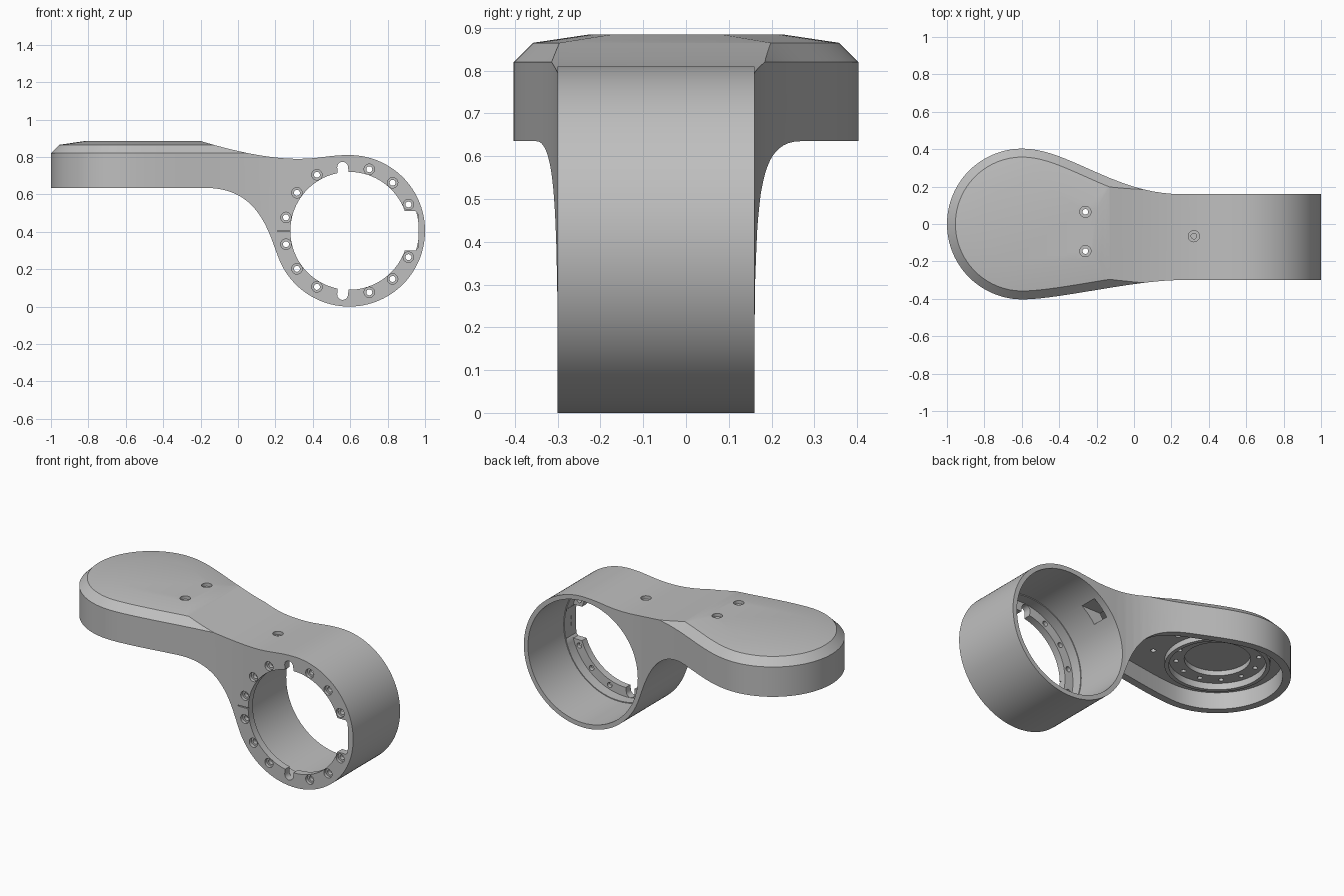
import bpy, bmesh, math
from mathutils import Vector

if "Cube" in bpy.data.objects:
    bpy.data.objects.remove(bpy.data.objects["Cube"])

grey = bpy.data.materials.new("mid_grey")
grey.diffuse_color = (0.52, 0.52, 0.52, 1)
grey.use_nodes = True
grey.node_tree.nodes["Principled BSDF"].inputs["Base Color"].default_value = grey.diffuse_color
RX, RZ, RR = 0.595, 0.405, 0.405      # clamp ring centre and radius
HX, HR = -0.597, 0.403                # head centre and radius


def loft(name, layers):
    """Closed solid through loops of 3D points."""
    bm = bmesh.new()
    rings = [[bm.verts.new(p) for p in l] for l in layers]
    n = len(rings[0])
    for a, b in zip(rings, rings[1:]):
        for i in range(n):
            j = (i + 1) % n
            bm.faces.new((a[i], a[j], b[j], b[i]))
    bm.faces.new(rings[0][::-1])
    bm.faces.new(rings[-1])
    bmesh.ops.recalc_face_normals(bm, faces=bm.faces)
    me = bpy.data.meshes.new(name)
    bm.to_mesh(me)
    bm.free()
    ob = bpy.data.objects.new(name, me)
    bpy.context.collection.objects.link(ob)
    me.materials.append(grey)
    return ob


def bezier(a, b, c, d, n=20):
    a, b, c, d = map(Vector, (a, b, c, d))
    return [a*(1-t)**3 + 3*b*t*(1-t)**2 + 3*c*t*t*(1-t) + d*t**3
            for t in (i / n for i in range(n + 1))]


def arc(cx, cy, r, a0, a1, n):
    return [Vector((cx + r*math.cos(math.radians(a0 + (a1-a0)*i/n)),
                    cy + r*math.sin(math.radians(a0 + (a1-a0)*i/n)))) for i in range(n + 1)]


def inset(loop, d):
    """Offset a counter-clockwise 2D loop inwards."""
    out = []
    for i, p in enumerate(loop):
        t = (loop[(i+1) % len(loop)] - loop[i-1]).normalized()
        out.append(p + Vector((-t.y, t.x)) * d)
    return out


def flat(loop, z):
    return [(p[0], p[1], z) for p in loop]


def side(name, loop, y0=-1, y1=1):
    return loft(name, [[(p[0], y, p[1]) for p in loop] for y in (y0, y1)])


def boolean(ob, cutter, op='DIFFERENCE'):
    m = ob.modifiers.new("cut", 'BOOLEAN')
    m.object, m.operation, m.solver = cutter, op, 'EXACT'
    bpy.context.view_layer.objects.active = ob
    bpy.ops.object.modifier_apply(modifier=m.name)
    bpy.data.objects.remove(cutter)


def ring_cut(ob, x, z, r, y0, y1, n=20):
    boolean(ob, side("cutter", arc(x, z, r, 0, 360 - 360/n, n - 1), y0, y1))


def up_cut(ob, x, y, r, z0, z1, n=20, op='DIFFERENCE'):
    c = arc(x, y, r, 0, 360 - 360/n, n - 1)
    boolean(ob, loft("cutter", [flat(c, z0), flat(c, z1)]), op)


# Plan outline: round head narrowing to the ring width, chamfered top edge
plan = arc(HX, 0, HR, 90, 270, 48)
plan += bezier((HX, -HR), (-0.4, -HR), (0, -0.3), (0.25, -0.3))[1:]
plan += [Vector((1.3, -0.3)), Vector((1.3, 0.16))]
plan += bezier((0.25, 0.16), (-0.1, 0.16), (-0.35, HR), (HX, HR))[:-1]
body = loft("arm_and_clamp_ring", [flat(plan, -0.1), flat(plan, 0.82),
            flat(inset(plan, 0.045), 0.865), flat(inset(plan, 0.18), 0.885)])

# Side outline: flat arm, concave neck, ring
prof = [Vector((-1.1, 0.635))]
prof += bezier((-0.18, 0.635), (0.10, 0.635), (0.156, 0.426), (0.214, 0.266), 24)[:-1]
prof += arc(RX, RZ, RR, 200, 450, 80)
prof += bezier((RX, 0.81), (0.48, 0.81), (0.44, 0.79), (0.32, 0.79))[1:]
prof += bezier((0.32, 0.79), (0.15, 0.79), (-0.05, 0.84), (-0.2, 0.885))[1:]
prof += [Vector((-0.2, 0.95)), Vector((-1.1, 0.95))]
boolean(body, side("side_cutter", prof), 'INTERSECT')

# Hollow underside of the arm
hollow = inset(plan, 0.045)
cavity = loft("cavity", [flat(hollow, 0.3), flat(hollow, 0.738)])
boolean(cavity, side("cavity_side", [
    (-1.1, 0.45), (-0.1, 0.45), (0.02, 0.56), (0.13, 0.6), (0.19, 0.62),
    (0.26, 0.73), (0.25, 0.9), (-1.1, 0.9)]), 'INTERSECT')
boolean(body, cavity)

# Round mounting seat under the head: raised lip, hole plate, recessed disc
up_cut(body, HX, 0, 0.29, 0.705, 0.80, 72, 'UNION')
up_cut(body, HX, 0, 0.267, 0.6, 0.745, 72)
up_cut(body, HX, 0, 0.182, 0.6, 0.775, 72)
for i in range(12):
    a = math.radians(30*i + 15)
    up_cut(body, HX + 0.228*math.cos(a), 0.228*math.sin(a), 0.014, 0.6, 0.785, 12)

# Ring bore: flange opening, wide back bore with a small step
ring_cut(body, RX, RZ, 0.315, -0.5, 0.5, 96)
ring_cut(body, RX, RZ, 0.372, -0.255, 0.5, 96)
ring_cut(body, RX, RZ, 0.377, -0.19, 0.5, 96)

# Cable window between ring and arm
boolean(body, side("window", [(0.1, 0.63), (0.4, 0.63), (0.4, 0.715), (0.1, 0.715)], 0.01, 0.115))

# Flange notches: wide one at the right, round slots at top and bottom
boolean(body, side("notch", [(0.8, 0.30), (0.95, 0.30), (0.962, 0.315), (0.966, 0.405),
                             (0.962, 0.495), (0.95, 0.51), (0.8, 0.51)], -0.5, -0.2))
for s in (1, -1):
    u = Vector((math.cos(math.radians(96)), s * math.sin(math.radians(96))))
    v = Vector((-u.y, u.x))
    c = Vector((RX, RZ))
    end = arc(0.342, 0, 0.029, -90, 90, 10)
    slot = [c + u*p.x + v*p.y for p in [Vector((0.25, -0.029))] + end + [Vector((0.25, 0.029))]]
    boolean(body, side("slot", slot, -0.5, -0.2))

# Thin index groove at the left of the flange
boolean(body, side("groove", [(0.21, 0.402), (0.3, 0.402), (0.3, 0.408), (0.21, 0.408)], -0.5, -0.29))

# Counterbored flange holes
for a in (24, 48, 72, 120, 144, 168):
    for s in (1, -1):
        x = RX + 0.346*math.cos(math.radians(a))
        z = RZ + s*0.346*math.sin(math.radians(a))
        ring_cut(body, x, z, 0.028, -0.5, -0.28)
        ring_cut(body, x, z, 0.016, -0.5, -0.235)

# Counterbored screw holes on the top
for x, y in ((-0.26, 0.065), (-0.26, -0.145), (0.32, -0.065)):
    h = 0.885 if x < 0 else 0.79
    up_cut(body, x, y, 0.03, h - 0.02, 1)
    up_cut(body, x, y, 0.015, h - (0.2 if x < 0 else 0.06), 1)

# Smooth curves, sharp edges
bpy.ops.object.select_all(action='DESELECT')
body.select_set(True)
bpy.context.view_layer.objects.active = body
bpy.ops.object.shade_smooth_by_angle(angle=math.radians(25))
